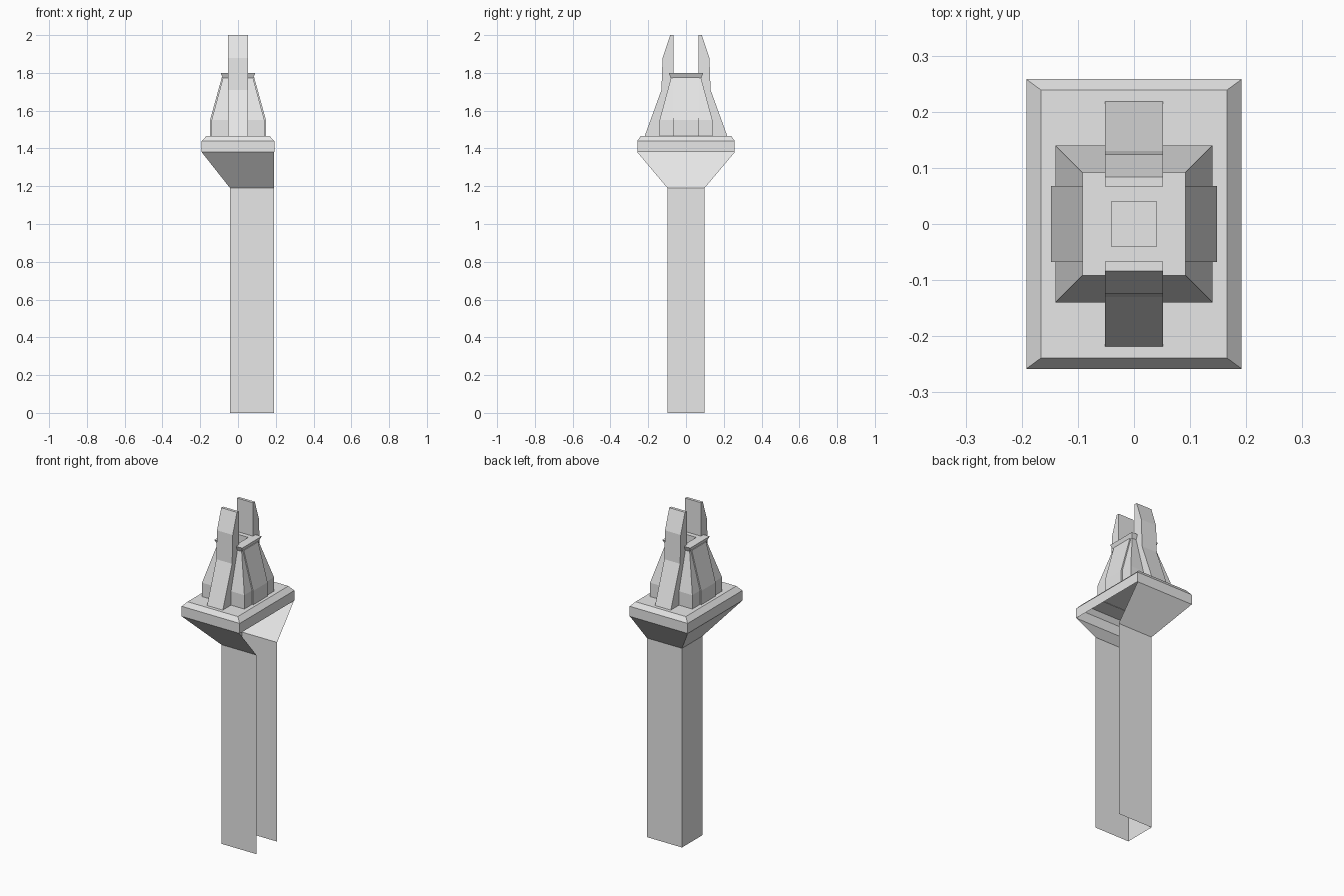
import bpy, bmesh

if "Cube" in bpy.data.objects:
    bpy.data.objects.remove(bpy.data.objects["Cube"])

stone = bpy.data.materials.new("pale_grey")
stone.diffuse_color = (0.8, 0.8, 0.8, 1)
stone.use_nodes = True
stone.node_tree.nodes["Principled BSDF"].inputs["Base Color"].default_value = stone.diffuse_color


def finish(name, bm):
    me = bpy.data.meshes.new(name)
    bm.to_mesh(me)
    bm.free()
    me.materials.append(stone)
    ob = bpy.data.objects.new(name, me)
    bpy.context.collection.objects.link(ob)
    return ob


def loft(name, rings, closed=True, cap_top=True):
    """Join rectangular rings (z, x_min, x_max, half_y); open rings lack the +x side."""
    bm = bmesh.new()
    loops = []
    for z, x0, x1, y in rings:
        pts = [(x1, y), (x0, y), (x0, -y), (x1, -y)]
        loops.append([bm.verts.new((px, py, z)) for px, py in pts])
    for a, b in zip(loops, loops[1:]):
        for i in range(4 if closed else 3):
            j = (i + 1) % 4
            bm.faces.new((a[i], a[j], b[j], b[i]))
    if cap_top:
        bm.faces.new(loops[-1])
    return finish(name, bm)


def extrude_profile(name, profile, half, axis, sign):
    """Extrude a (distance outward, z) profile across the other horizontal axis."""
    bm = bmesh.new()
    sides = []
    for w in (-half, half):
        sides.append([bm.verts.new((w, sign * d, z) if axis == 'y' else (sign * d, w, z))
                      for d, z in profile])
    a, b = sides
    bm.faces.new(a)
    bm.faces.new(b[::-1])
    n = len(profile)
    for i in range(n):
        j = (i + 1) % n
        bm.faces.new((a[j], a[i], b[i], b[j]))
    bmesh.ops.recalc_face_normals(bm, faces=bm.faces[:])
    return finish(name, bm)


# Post flaring into a bracket, open on the +x side and at the bottom
loft("post_and_bracket", [(0, -0.042, 0.19, 0.098), (1.19, -0.042, 0.19, 0.098),
                          (1.38, -0.192, 0.19, 0.258)], closed=False, cap_top=False)

# Platform slab with bevelled top edge
loft("platform", [(1.38, -0.192, 0.192, 0.258), (1.44, -0.192, 0.192, 0.258),
                  (1.467, -0.166, 0.166, 0.239)])

# Tapered body with flared rim and a square recess in the top
body = [(1.465, 0.14), (1.55, 0.14), (1.772, 0.08), (1.8, 0.092), (1.8, 0.04), (1.7, 0.04)]
loft("tapered_body", [(z, -r, r, r) for z, r in body])

# Tall prongs front and back, low raised panels left and right
prong = [(0.218, 1.467), (0.13, 1.71), (0.124, 1.88), (0.084, 2.0), (0.067, 2.0),
         (0.067, 1.78), (0.125, 1.467)]
panel = [(0.148, 1.467), (0.148, 1.55), (0.086, 1.775), (0.07, 1.775), (0.12, 1.467)]
for s, back, side in ((-1, "front", "left"), (1, "back", "right")):
    extrude_profile(back + "_prong", prong, 0.052, 'y', s)
    extrude_profile(side + "_panel", panel, 0.068, 'x', s)
